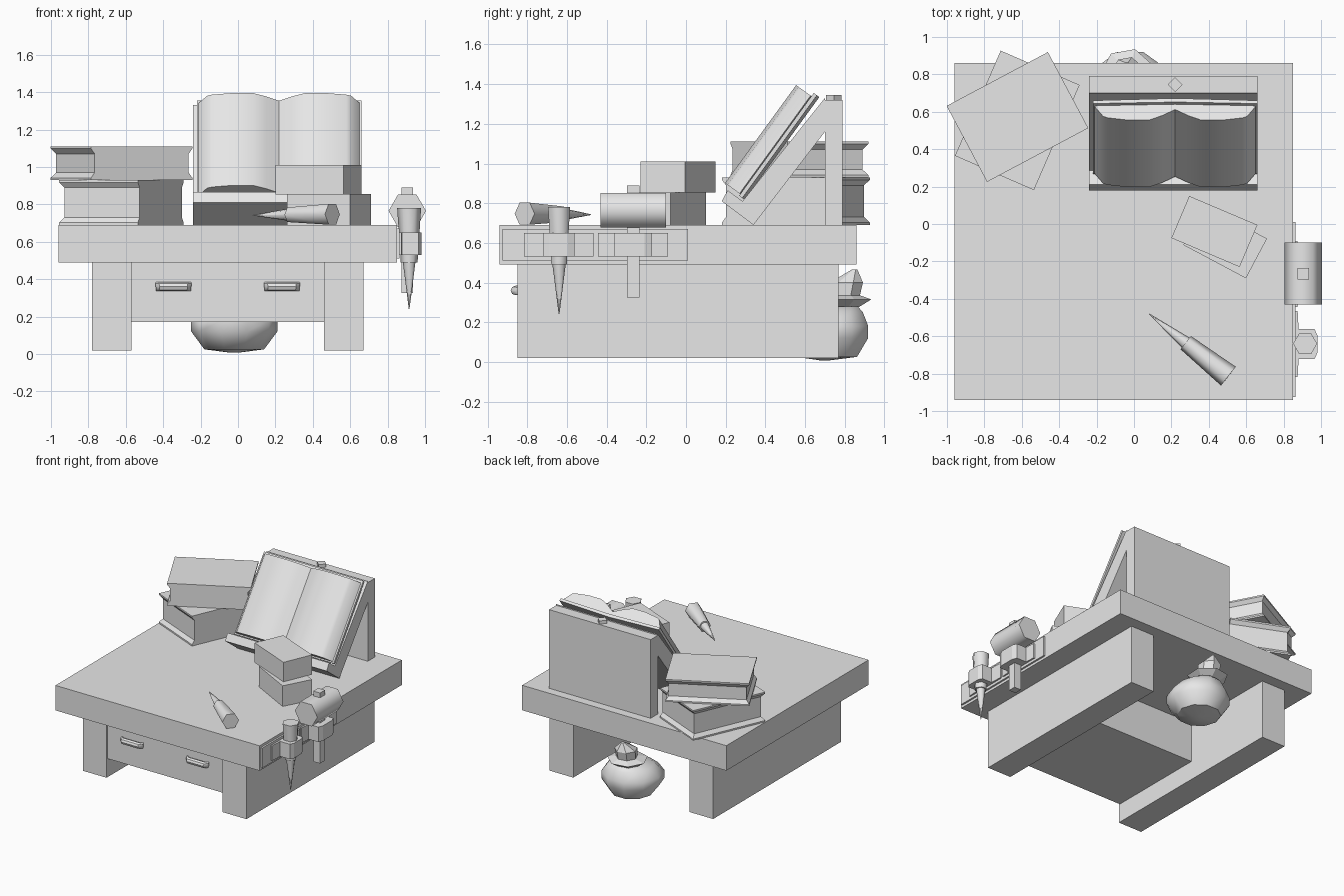
import bpy, bmesh, math
from mathutils import Matrix, Vector

cube = bpy.data.objects.get("Cube")
if cube:
    bpy.data.objects.remove(cube, do_unlink=True)

grey = bpy.data.materials.new("plain grey")
grey.use_nodes = True
grey.diffuse_color = (0.8, 0.8, 0.8, 1)
grey.node_tree.nodes["Principled BSDF"].inputs["Base Color"].default_value = grey.diffuse_color


def finish(name, bm, smooth=None):
    bmesh.ops.recalc_face_normals(bm, faces=bm.faces)
    mesh = bpy.data.meshes.new(name)
    bm.to_mesh(mesh)
    bm.free()
    mesh.materials.append(grey)
    ob = bpy.data.objects.new(name, mesh)
    bpy.context.collection.objects.link(ob)
    if smooth:
        bpy.ops.object.select_all(action='DESELECT')
        ob.select_set(True)
        bpy.context.view_layer.objects.active = ob
        bpy.ops.object.shade_smooth_by_angle(angle=math.radians(smooth))
    return ob


def loft(name, rings, smooth=None, matrix=None):
    """Skin a list of point rings and cap both ends."""
    bm = bmesh.new()
    loops = [[bm.verts.new(p) for p in ring] for ring in rings]
    n = len(loops[0])
    for a, b in zip(loops, loops[1:]):
        for i in range(n):
            j = (i + 1) % n
            bm.faces.new((a[i], a[j], b[j], b[i]))
    bm.faces.new(loops[0])
    bm.faces.new(loops[-1])
    if matrix:
        bm.transform(matrix)
    return finish(name, bm, smooth)


def box(name, x, y, z):
    return loft(name, [[(x[0], y[0], h), (x[1], y[0], h), (x[1], y[1], h), (x[0], y[1], h)] for h in z])


def prism_x(name, profile, x, smooth=None):
    return loft(name, [[(s, y, z) for y, z in profile] for s in x], smooth)


def prism_z(name, profile, z, smooth=None):
    return loft(name, [[(x, y, h) for x, y in profile] for h in z], smooth)


def circle(r, z, n, centre=(0, 0), turn=0.0):
    return [(centre[0] + r * math.cos(turn + i * math.tau / n),
             centre[1] + r * math.sin(turn + i * math.tau / n), z) for i in range(n)]


def placed(x, y, z, degrees):
    return Matrix.Translation((x, y, z)) @ Matrix.Rotation(math.radians(degrees), 4, 'Z')


# Desk
box("tabletop", (-0.96, 0.85), (-0.94, 0.86), (0.49, 0.69))
box("right_leg_panel", (-0.78, -0.57), (-0.85, 0.77), (0.02, 0.49))
box("left_leg_panel", (0.46, 0.67), (-0.85, 0.77), (0.02, 0.49))
box("drawer_box", (-0.57, 0.46), (-0.84, -0.03), (0.17, 0.49))

# Drawer handles: bent bars
for name, cx in (("right_drawer_handle", -0.345), ("left_drawer_handle", 0.235)):
    path = ((-0.095, -0.835), (-0.075, -0.86), (0.075, -0.86), (0.095, -0.835))
    loft(name, [[(cx + px + 0.1 * a * (1 if px > 0 else -1), py + b, 0.36 + a)
                 for a, b, _ in circle(0.024, 0, 8)] for px, py in path], 40)

# Lectern: upright back board, tilted rest with a lip, peg on top
box("lectern_back", (-0.24, 0.66), (0.70, 0.79), (0.69, 1.32))
prism_x("lectern_rest", [(0.34, 0.69), (0.18, 0.81), (0.21, 0.865), (0.285, 0.81),
                         (0.70, 1.33), (0.70, 1.16)], (-0.24, 0.66))
loft("lectern_peg", [circle(0.04, h, 4, (0.22, 0.745)) for h in (1.30, 1.345)])

# Open book: local x across, local y up the slope, local z out of the page
tilt = math.radians(54)
slope = (Matrix.Translation((0.22, 0.288, 0.823)) @ Matrix.Rotation(tilt, 4, 'X'))
for side, word in ((1, "left"), (-1, "right")):
    block = [(0, 0.015), (0.39, 0.015), (0.43, 0.03), (0.385, 0.095), (0.36, 0.105),
             (0.25, 0.12), (0.14, 0.12), (0.07, 0.09), (0, 0.05)]
    loft(word + "_pages", [[(side * u, v, w) for u, w in block] for v in (0.01, 0.62)], 40, slope)
    cover = [(0, -0.01), (0.44, 0.005), (0.44, 0.025), (0, 0.015)]
    loft(word + "_cover", [[(side * u, v, w) for u, w in cover] for v in (0, 0.64)], None, slope)


# Closed thick books: flat spine at local -y, hollowed page edges elsewhere
def thick_book(name, height, matrix):
    w, d = 0.3065, 0.23
    rings = []
    for h, inset in ((0, 0), (0.012, 0), (0.04, 0.022), (height - 0.04, 0.022),
                     (height - 0.012, 0), (height, 0)):
        rings.append([(-w + inset, -d, h), (w - inset, -d, h),
                      (w - inset, d - inset, h), (-w + inset, d - inset, h)])
    loft(name, rings, None, matrix)


thick_book("lower_thick_book", 0.24, placed(-0.624, 0.554, 0.69, 66.5))
thick_book("upper_thick_book", 0.18, placed(-0.623, 0.572, 0.93, 28))

# Small stacked blocks
for name, w, d, h, place in (("lower_block", 0.19, 0.12, 0.165, (0.487, -0.095, 0.69, -28)),
                             ("upper_block", 0.198, 0.122, 0.158, (0.43, -0.04, 0.853, -23))):
    loft(name, [[(-w, -d, t), (w, -d, t), (w, d, t), (-w, d, t)] for t in (0, h)],
         None, placed(*place))


# Pointed tools: tip at the local origin, handle along local z
def spike(name, matrix):
    loft(name + "_point", [circle(r, h, 8) for r, h in ((0.002, 0), (0.036, 0.27))], 50, matrix)
    loft(name + "_handle", [circle(r, h, 6) for r, h in ((0.045, 0.25), (0.064, 0.54))], 65, matrix)


spike("hanging_spike", Matrix.Translation((0.915, -0.64, 0.24)))
axis = Vector((0.42, -0.33, 0.005)).to_track_quat('Z', 'Y').to_matrix().to_4x4()
spike("table_spike", Matrix.Translation((0.08, -0.48, 0.742)) @ axis)

# Tool rack on the left edge: backing plate and two bulging straps
box("rack_plate", (0.85, 0.864), (-0.925, 0.01), (0.51, 0.67))
for name, cy, wing, bump in (("spike_strap", -0.642, 0.176, 0.08), ("hammer_strap", -0.267, 0.176, 0.095)):
    prism_z(name, [(0.86, cy - wing), (0.875, cy - wing), (0.88, cy - bump), (0.965, cy - bump),
                   (0.98, cy - bump * 0.6), (0.98, cy + bump * 0.6), (0.965, cy + bump),
                   (0.88, cy + bump), (0.875, cy + wing), (0.86, cy + wing)], (0.53, 0.65))

# Hammer
box("hammer_handle", (0.875, 0.935), (-0.297, -0.235), (0.325, 0.89))
loft("hammer_head", [[(0.905 + a, y, 0.765 + b) for a, b, _ in circle(0.1, 0, 6)]
                     for y in (-0.43, -0.10)], 65)

# Tied pouch behind the desk: sack, then gathered cloth leaning back
sack = ((0.70, 0.008, 0.03), (0.71, 0.025, 0.16), (0.70, 0.12, 0.23), (0.70, 0.18, 0.23),
        (0.73, 0.25, 0.17), (0.78, 0.28, 0.09))
loft("pouch_sack", [circle(r, z, 10, (-0.02, y)) for y, z, r in sack], 45)
frill = ((0.78, 0.27, 0.085), (0.79, 0.315, 0.15), (0.80, 0.335, 0.08),
         (0.81, 0.40, 0.085), (0.85, 0.465, 0.015))
loft("pouch_frill", [circle(r, z, 7, (-0.035, y), 0.4) for y, z, r in frill])
